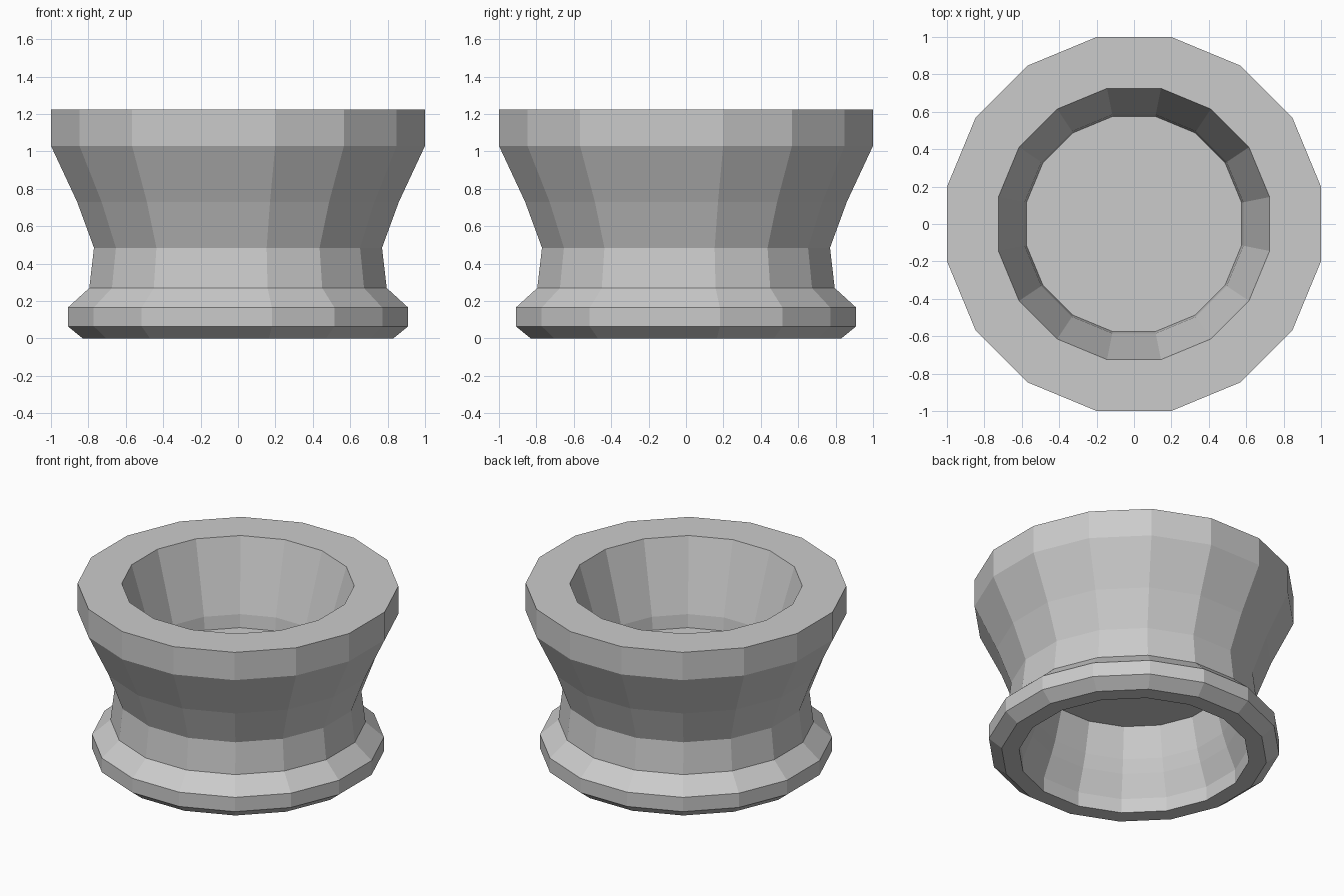
import bpy, bmesh, math
from mathutils import Matrix

cube = bpy.data.objects.get("Cube")
if cube:
    bpy.data.objects.remove(cube, do_unlink=True)

SIDES = 16
STEP = 2 * math.pi / SIDES

grey = bpy.data.materials.new("plain_grey")
grey.use_nodes = True
colour = (0.6, 0.6, 0.6, 1)
grey.diffuse_color = colour
grey.node_tree.nodes["Principled BSDF"].inputs["Base Color"].default_value = colour


def lathe(name, profile):
    """Turn a (flat-to-flat radius, height) profile into a faceted solid."""
    bm = bmesh.new()
    rings = []
    for radius, z in profile:
        corner = radius / math.cos(STEP / 2)
        rings.append([bm.verts.new((corner * math.cos((i + 0.5) * STEP),
                                    corner * math.sin((i + 0.5) * STEP), z))
                      for i in range(SIDES)])
    for low, high in zip(rings, rings[1:]):
        for i in range(SIDES):
            j = (i + 1) % SIDES
            bm.faces.new((low[i], low[j], high[j], high[i]))
    # Flat discs close the bowl floor and the underside recess
    bm.faces.new(rings[0])
    bm.faces.new(rings[-1])
    bmesh.ops.recalc_face_normals(bm, faces=bm.faces)
    mesh = bpy.data.meshes.new(name)
    bm.to_mesh(mesh)
    bm.free()
    mesh.materials.append(grey)
    obj = bpy.data.objects.new(name, mesh)
    bpy.context.collection.objects.link(obj)
    return obj


# Underside recess, foot, neck, flared wall, rim and bowl in one turned body
recess = [(0.58, 0.55), (0.63, 0.34), (0.66, 0.25), (0.72, 0.10), (0.72, 0)]
foot = [(0.83, 0), (0.91, 0.065), (0.91, 0.165), (0.795, 0.27)]
neck_and_flare = [(0.77, 0.485), (0.86, 0.73), (1, 1.03)]
rim_and_bowl = [(1, 1.225), (0.725, 1.225), (0.585, 0.74), (0.575, 0.65)]
lathe("flared_pot", recess + foot + neck_and_flare + rim_and_bowl)
